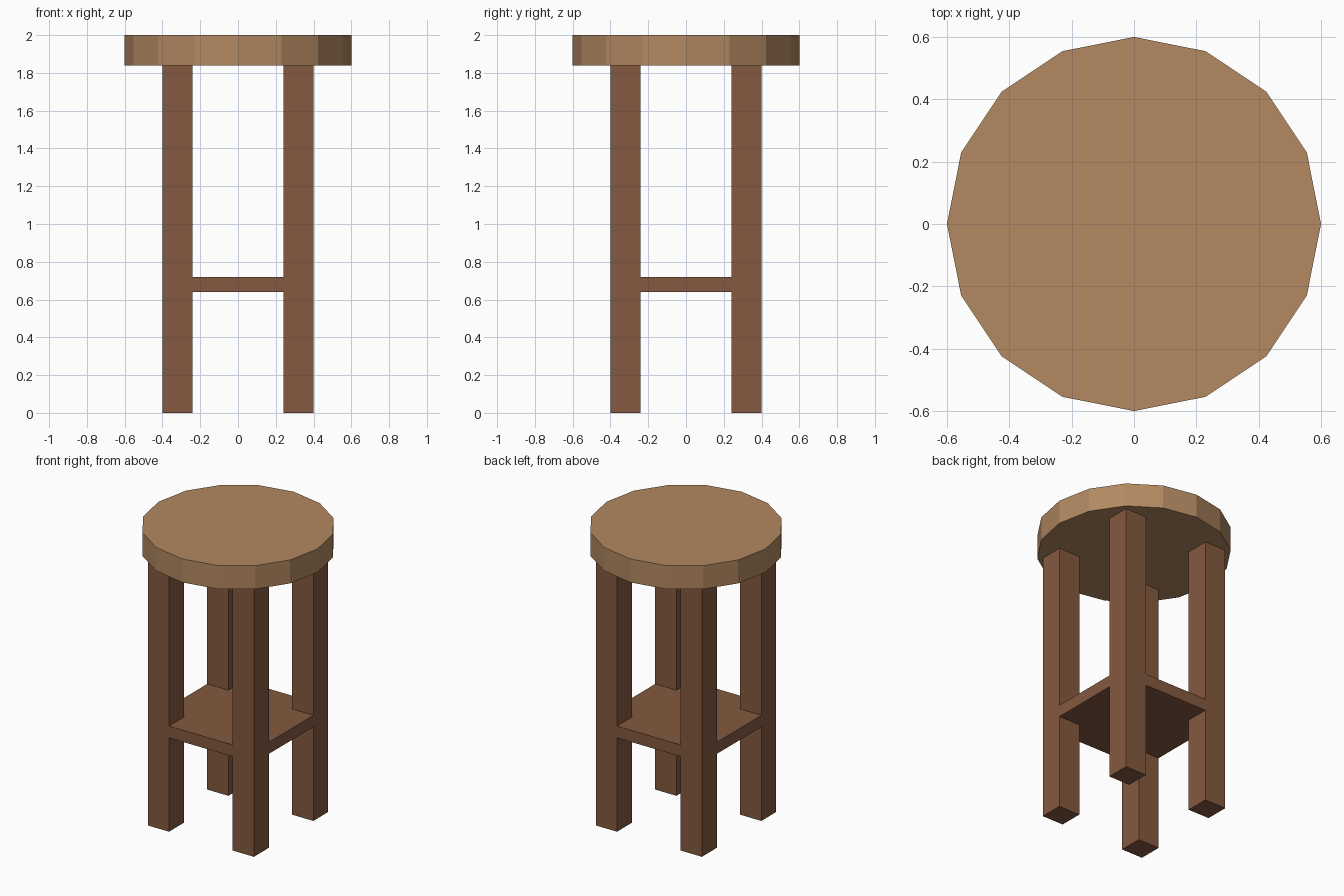
import bpy
import bmesh

if "Cube" in bpy.data.objects:
    bpy.data.objects.remove(bpy.data.objects["Cube"])


def make_material(name, color):
    mat = bpy.data.materials.new(name)
    mat.diffuse_color = (*color, 1.0)
    mat.use_nodes = True
    mat.node_tree.nodes["Principled BSDF"].inputs["Base Color"].default_value = mat.diffuse_color
    return mat


def prism(name, outline, z0, z1, mat):
    """Extrude a flat outline from z0 up to z1."""
    bm = bmesh.new()
    face = bm.faces.new([bm.verts.new((x, y, z0)) for x, y in outline])
    top = bmesh.ops.extrude_face_region(bm, geom=[face])["geom"]
    bmesh.ops.translate(bm, vec=(0, 0, z1 - z0),
                        verts=[v for v in top if isinstance(v, bmesh.types.BMVert)])
    bmesh.ops.recalc_face_normals(bm, faces=bm.faces)
    mesh = bpy.data.meshes.new(name)
    bm.to_mesh(mesh)
    bm.free()
    mesh.materials.append(mat)
    obj = bpy.data.objects.new(name, mesh)
    bpy.context.collection.objects.link(obj)
    return obj


light_wood = make_material("light_wood", (0.45, 0.25, 0.12))
dark_wood = make_material("dark_wood", (0.23, 0.10, 0.05))

OUTER, INNER = 0.40, 0.24      # leg faces, measured from the centre
SEAT_BOTTOM, SEAT_TOP = 1.84, 2.0

# Round seat with 16 flat sides
bpy.ops.mesh.primitive_cylinder_add(
    vertices=16, radius=0.6, depth=SEAT_TOP - SEAT_BOTTOM,
    location=(0, 0, (SEAT_TOP + SEAT_BOTTOM) / 2))
seat = bpy.context.object
seat.name = "seat"
seat.data.materials.append(light_wood)

# Four square legs
for depth_name, sy in (("front", -1), ("back", 1)):
    for side_name, sx in (("left", -1), ("right", 1)):
        corners = [(INNER, INNER), (OUTER, INNER), (OUTER, OUTER), (INNER, OUTER)]
        prism(f"{depth_name}_{side_name}_leg",
              [(sx * x, sy * y) for x, y in corners], 0, SEAT_BOTTOM, dark_wood)

# Lower shelf, flush with the legs and notched around them
notch = [(OUTER, INNER), (INNER, INNER), (INNER, OUTER)]
outline = []
for _ in range(4):
    outline += notch
    notch = [(-y, x) for x, y in notch]
prism("shelf", outline, 0.64, 0.72, dark_wood)
